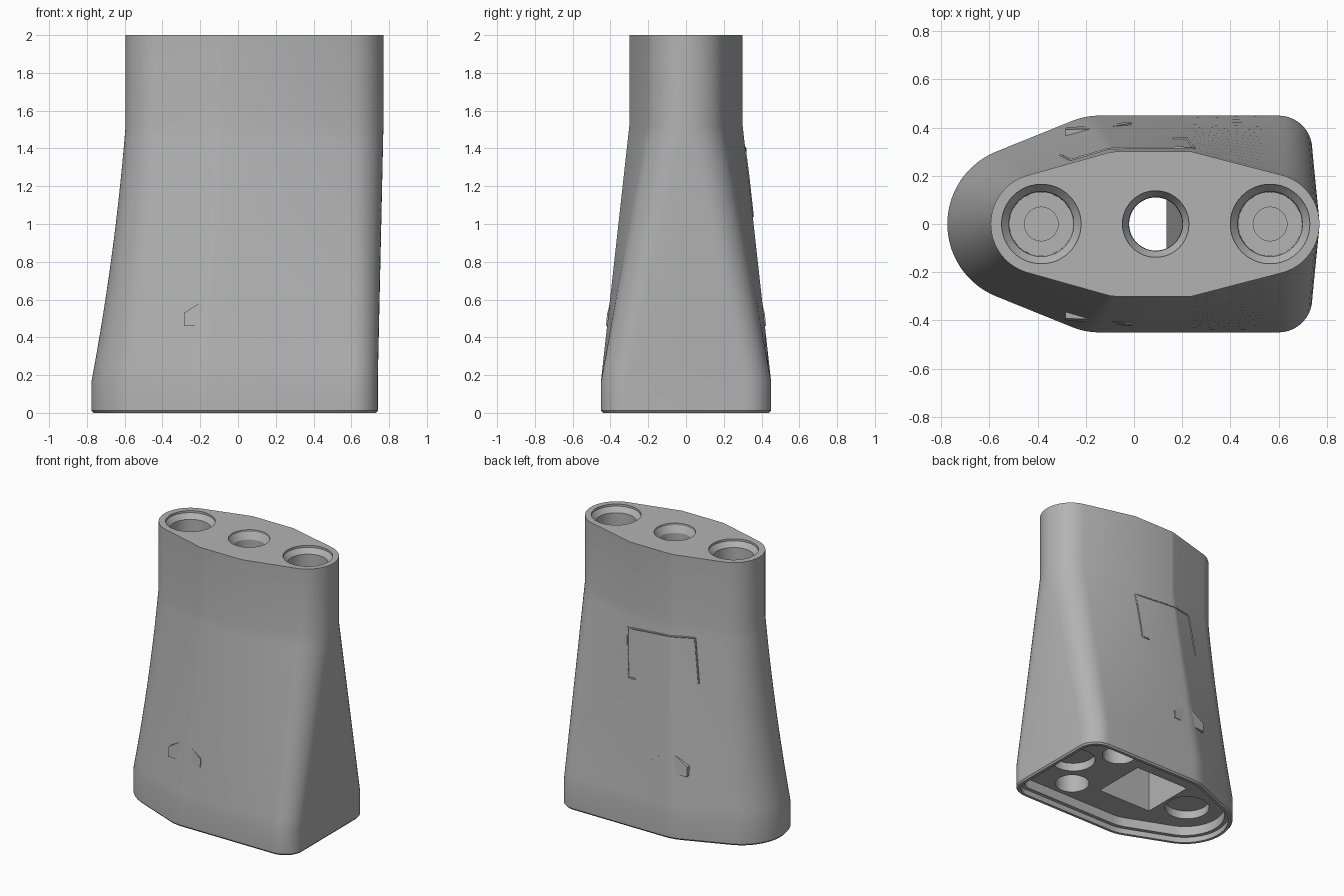
import bpy, bmesh, math
from mathutils import Vector

old = bpy.data.objects.get("Cube")
if old:
    bpy.data.objects.remove(old, do_unlink=True)

grey = bpy.data.materials.new("plain grey")
grey.use_nodes = True
COLOUR = (0.45, 0.45, 0.45, 1)
grey.diffuse_color = COLOUR
grey.node_tree.nodes["Principled BSDF"].inputs["Base Color"].default_value = COLOUR


def make(name, bm):
    bmesh.ops.recalc_face_normals(bm, faces=bm.faces)
    mesh = bpy.data.meshes.new(name)
    bm.to_mesh(mesh)
    bm.free()
    mesh.materials.append(grey)
    obj = bpy.data.objects.new(name, mesh)
    bpy.context.collection.objects.link(obj)
    return obj


def activate(obj):
    bpy.ops.object.select_all(action="DESELECT")
    obj.select_set(True)
    bpy.context.view_layer.objects.active = obj


def arc(cx, cy, r, a0, a1, n):
    angles = [math.radians(a0 + (a1 - a0) * i / n) for i in range(n + 1)]
    return [(cx + r * math.cos(a), cy + r * math.sin(a)) for a in angles]


def base_half(d=0):
    """Foot outline, inset by d, from the +x tip round to the -x tip."""
    return ([(0.74 - d, 0)] + arc(0.6, 0.31, 0.14 - d, 0, 90, 10) + [(0.24, 0.45 - d)]
            + arc(-0.144, 0.15, 0.3 - d, 90, 112, 5) + arc(-0.451, 0, 0.324 - d, 112, 180, 14))


def top_half():
    return ([(0.77, 0)] + arc(0.56, 0, 0.21, 6, 76, 10) + [(0.24, 0.3)]
            + arc(-0.08, 0.2, 0.1, 90, 106, 5) + arc(-0.385, 0, 0.21, 106, 180, 14))


def loft(name, sections):
    """Skin a list of (half outline, z), mirrored across y."""
    bm = bmesh.new()
    rings = []
    for half, z in sections:
        full = half + [(x, -y) for x, y in reversed(half[1:-1])]
        rings.append([bm.verts.new((x, y, z)) for x, y in full])
    for a, b in zip(rings, rings[1:]):
        for i in range(len(a)):
            j = (i + 1) % len(a)
            bm.faces.new((a[i], a[j], b[j], b[i]))
    bm.faces.new(rings[0])
    bm.faces.new(rings[-1])
    return make(name, bm)


def turned(name, x, y, profile):
    """Round cutter from (radius, z) steps."""
    return loft(name, [(arc(x, y, r, 0, 180, 24), z) for r, z in profile]) if y == 0 else \
        shifted(turned(name, x, 0, profile), y)


def shifted(obj, y):
    for v in obj.data.vertices:
        v.co.y += y
    return obj


def cut(target, cutter):
    cutter.hide_render = True
    mod = target.modifiers.new("cut", "BOOLEAN")
    mod.operation, mod.solver, mod.object = "DIFFERENCE", "EXACT", cutter
    activate(target)
    bpy.ops.object.modifier_apply(modifier=mod.name)
    bpy.data.objects.remove(cutter, do_unlink=True)


def blend(t):
    """Outline between foot (t=0) and neck (t=1), hollowed on the -x edge."""
    out = []
    for (bx, by), (tx, ty) in zip(base_half(), top_half()):
        tx_mix = t + 0.4 * t * (1 - t) * min(1, max(0, -bx / 0.5))
        out.append((bx + (tx - bx) * tx_mix, by + (ty - by) * t))
    return out


# Body: straight foot, tapering middle, straight neck
STEPS = 16
sections = [(base_half(0.01), 0), (base_half(), 0.012)]
sections += [(blend(i / STEPS), 0.17 + 1.35 * i / STEPS) for i in range(STEPS + 1)]
body = loft("body", sections + [(top_half(), 2)])

# Groove outline on the back, laid on the skin before cutting
bpy.context.view_layer.update()
corners = [(0.16, 1.04), (0.22, 1.04), (0.25, 1.38), (-0.26, 1.42), (-0.31, 1.07)]
path = []
for (x0, z0), (x1, z1) in zip(corners, corners[1:]):
    for i in range(10):
        x, z = x0 + (x1 - x0) * i / 10, z0 + (z1 - z0) * i / 10
        hit, place, normal, _ = body.ray_cast(Vector((x, 2, z)), Vector((0, -1, 0)))
        if hit:
            path.append(place)
curve = bpy.data.curves.new("back_outline", "CURVE")
curve.dimensions = "3D"
curve.bevel_depth = 0.006
curve.bevel_resolution = 0
spline = curve.splines.new("POLY")
spline.points.add(len(path) - 1)
for point, place in zip(spline.points, path):
    point.co = (*place, 1)
curve.materials.append(grey)
outline = bpy.data.objects.new("back_outline", curve)
bpy.context.collection.objects.link(outline)

# Stepped recess under the foot
cut(body, loft("foot_recess", [(base_half(0.03), -0.05), (base_half(0.03), 0.04),
                               (base_half(0.055), 0.041), (base_half(0.055), 0.11)]))

# Countersunk screw seats in the top
for x in (-0.385, 0.565):
    cut(body, turned("screw_seat", x, 0, [(0.07, 1.55), (0.07, 1.7), (0.132, 1.701),
                                          (0.135, 1.95), (0.165, 1.985), (0.165, 2.1)]))

# Shallow round seats and deep sockets in the recess floor
for x in (-0.47, 0.54):
    cut(body, turned("round_seat", x, 0, [(0.15, 0.05), (0.15, 0.17)]))
for y in (-0.25, 0.25):
    cut(body, turned("socket", 0.34, y, [(0.115, 0.05), (0.115, 0.45)]))

# Central cavity with one leaning wall, then the hole that opens into it
bm = bmesh.new()
bmesh.ops.create_cube(bm, size=1)
for v in bm.verts:
    high = v.co.z > 0
    v.co = ((0.25 if high else 0.13) if v.co.x > 0 else -0.3,
            math.copysign(0.2, v.co.y), 1.4 if high else 0.05)
cut(body, make("cavity", bm))
cut(body, turned("centre_hole", 0.09, 0, [(0.11, 1.3), (0.112, 1.94), (0.138, 1.985), (0.138, 2.1)]))

# Pointed raised markers on both broad sides
for side, name in ((-1, "front_marker"), (1, "back_marker")):
    bm = bmesh.new()
    shape = [(-0.285, 0.46), (-0.01, 0.46), (-0.01, 0.52), (-0.15, 0.615), (-0.285, 0.53)]
    inner = [bm.verts.new((x, side * 0.36, z)) for x, z in shape]
    outer = [bm.verts.new((x, side * (0.425 + 0.09 * x - 0.1 * (z - 0.46)), z)) for x, z in shape]
    bm.faces.new(inner)
    bm.faces.new(outer)
    for i in range(5):
        j = (i + 1) % 5
        bm.faces.new((inner[i], inner[j], outer[j], outer[i]))
    make(name, bm)

activate(body)
bpy.ops.object.shade_smooth_by_angle(angle=math.radians(25))
